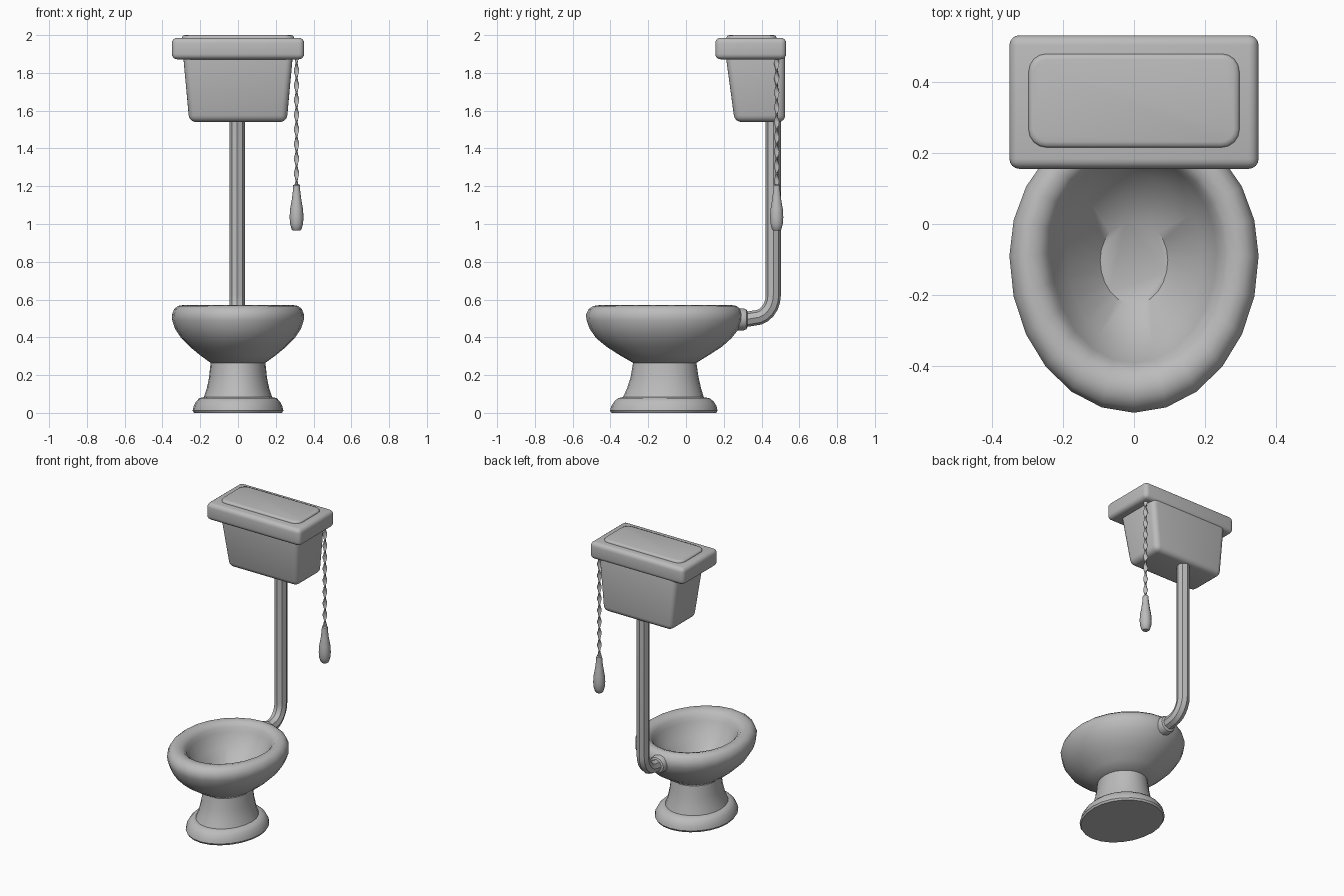
import bpy, bmesh
from math import sin, cos, pi, radians

if "Cube" in bpy.data.objects:
    bpy.data.objects.remove(bpy.data.objects["Cube"], do_unlink=True)

GREY = (0.5, 0.5, 0.5, 1)
ceramic = bpy.data.materials.new("grey ceramic")
ceramic.use_nodes = True
ceramic.diffuse_color = GREY
ceramic.node_tree.nodes["Principled BSDF"].inputs["Base Color"].default_value = GREY


def finish(obj, angle=40):
    obj.data.materials.clear()
    obj.data.materials.append(ceramic)
    bpy.ops.object.select_all(action='DESELECT')
    obj.select_set(True)
    bpy.context.view_layer.objects.active = obj
    bpy.ops.object.shade_smooth_by_angle(angle=radians(angle))
    return obj


def add_mesh(name, bm):
    bmesh.ops.recalc_face_normals(bm, faces=bm.faces)
    mesh = bpy.data.meshes.new(name)
    bm.to_mesh(mesh)
    bm.free()
    obj = bpy.data.objects.new(name, mesh)
    bpy.context.collection.objects.link(obj)
    return obj


def loft(name, rings, angle=40):
    """Skin a list of closed rings of points and cap both ends."""
    bm = bmesh.new()
    loops = [[bm.verts.new(p) for p in ring] for ring in rings]
    n = len(loops[0])
    for a, b in zip(loops, loops[1:]):
        for i in range(n):
            j = (i + 1) % n
            bm.faces.new((a[i], a[j], b[j], b[i]))
    bm.faces.new(loops[0])
    bm.faces.new(loops[-1])
    return finish(add_mesh(name, bm), angle)


def egg(half_width, front, back, z, sides=24):
    """Horizontal oval ring, a little longer toward the front."""
    mid = front + (back - front) * 0.53
    ring = []
    for i in range(sides):
        a = 2 * pi * i / sides
        reach = back - mid if sin(a) > 0 else mid - front
        ring.append((half_width * cos(a), mid + reach * sin(a), z))
    return ring


def disc(x, y, z, rx, ry, sides=10, turn=0.0):
    ring = []
    for i in range(sides):
        a = 2 * pi * i / sides
        u, v = rx * cos(a), ry * sin(a)
        ring.append((x + u * cos(turn) - v * sin(turn),
                     y + u * sin(turn) + v * cos(turn), z))
    return ring


def rounded_box(name, top, bottom, bevel):
    """Tapered box; each end is (half width, front y, back y, z)."""
    bm = bmesh.new()
    bmesh.ops.create_cube(bm, size=2)
    for v in bm.verts:
        w, front, back, z = top if v.co.z > 0 else bottom
        v.co = (w * v.co.x, back if v.co.y > 0 else front, z)
    bmesh.ops.bevel(bm, geom=bm.edges[:], offset=bevel, segments=4,
                    profile=0.5, affect='EDGES')
    return finish(add_mesh(name, bm))


# Bowl: outer wall, rolled rim, inner wall and water surface
bowl_profile = [
    (0.145, -0.28, 0.055, 0.265), (0.20, -0.35, 0.12, 0.305),
    (0.255, -0.42, 0.19, 0.35), (0.30, -0.475, 0.24, 0.395),
    (0.333, -0.51, 0.28, 0.445), (0.348, -0.526, 0.298, 0.49),
    (0.35, -0.53, 0.30, 0.52), (0.338, -0.515, 0.288, 0.55),
    (0.318, -0.49, 0.268, 0.566), (0.295, -0.463, 0.245, 0.57),
    (0.265, -0.43, 0.22, 0.562), (0.243, -0.403, 0.20, 0.54),
    (0.232, -0.39, 0.19, 0.51), (0.19, -0.34, 0.14, 0.43),
    (0.095, -0.226, 0.01, 0.32)]
loft("bowl", [egg(*p) for p in bowl_profile], 45)

# Pedestal neck and flared foot
loft("pedestal_neck", [egg(*p) for p in [
    (0.182, -0.335, 0.095, 0.08), (0.165, -0.312, 0.08, 0.13),
    (0.153, -0.293, 0.066, 0.19), (0.145, -0.28, 0.055, 0.268)]])
loft("pedestal_foot", [egg(*p) for p in [
    (0.233, -0.395, 0.16, 0.0), (0.24, -0.402, 0.167, 0.012),
    (0.235, -0.396, 0.162, 0.035), (0.222, -0.38, 0.147, 0.06),
    (0.205, -0.36, 0.125, 0.078), (0.182, -0.335, 0.095, 0.083)]])

# Tank, lid and raised lid panel
rounded_box("tank", (0.292, 0.208, 0.525, 1.91), (0.258, 0.258, 0.525, 1.54), 0.035)
rounded_box("tank_lid", (0.35, 0.155, 0.53, 1.986), (0.35, 0.155, 0.53, 1.872), 0.028)


def rounded_rect(w, front, back, z, r):
    ring = []
    for k, (sx, sy) in enumerate([(1, 1), (-1, 1), (-1, -1), (1, -1)]):
        cy = back - r if sy > 0 else front + r
        for s in range(5):
            a = (k + s / 4) * pi / 2
            ring.append((sx * (w - r) + r * cos(a), cy + r * sin(a), z))
    return ring


loft("lid_panel", [rounded_rect(*p) for p in [
    (0.296, 0.215, 0.478, 1.975, 0.05), (0.296, 0.215, 0.478, 1.99, 0.05),
    (0.291, 0.22, 0.473, 1.997, 0.045), (0.28, 0.231, 0.462, 2.0, 0.035)]], 60)

# Flush pipe swept along a bent path
path = [(0.25, 0.495), (0.33, 0.497)]
for i in range(7):
    a = -pi / 2 + i / 6 * pi / 2
    path.append((0.36 + 0.102 * cos(a), 0.622 + 0.12 * sin(a)))
path.append((0.462, 1.56))
curve = bpy.data.curves.new("flush_pipe", 'CURVE')
curve.dimensions = '3D'
curve.bevel_depth = 0.04
curve.bevel_resolution = 2
curve.use_fill_caps = True
spline = curve.splines.new('POLY')
spline.points.add(len(path) - 1)
for point, (y, z) in zip(spline.points, path):
    point.co = (-0.004, y, z, 1)
pipe = bpy.data.objects.new("flush_pipe", curve)
bpy.context.collection.objects.link(pipe)
bpy.ops.object.select_all(action='DESELECT')
pipe.select_set(True)
bpy.context.view_layer.objects.active = pipe
bpy.ops.object.convert(target='MESH')
finish(bpy.context.view_layer.objects.active)

# Collar where the pipe enters the bowl
collar = []
for y, r in [(0.23, 0.058), (0.305, 0.058), (0.32, 0.052), (0.325, 0.042)]:
    collar.append([(px, y, pz) for px, pz, _ in disc(-0.004, 0.495, 0, r, r, 12)])
loft("pipe_collar", collar)

# Twisted pull chain and its handle
CX, CY = 0.31, 0.48
steps = 54
loft("pull_chain", [disc(CX, CY, 1.19 + 0.70 * i / steps, 0.014, 0.006, 6, i * pi / 6)
                    for i in range(steps + 1)], 50)
loft("pull_handle", [disc(CX, CY, z, r, r) for z, r in [
    (0.965, 0.018), (0.972, 0.026), (1.0, 0.034), (1.035, 0.037),
    (1.08, 0.034), (1.13, 0.025), (1.18, 0.019), (1.205, 0.018), (1.21, 0.012)]])
